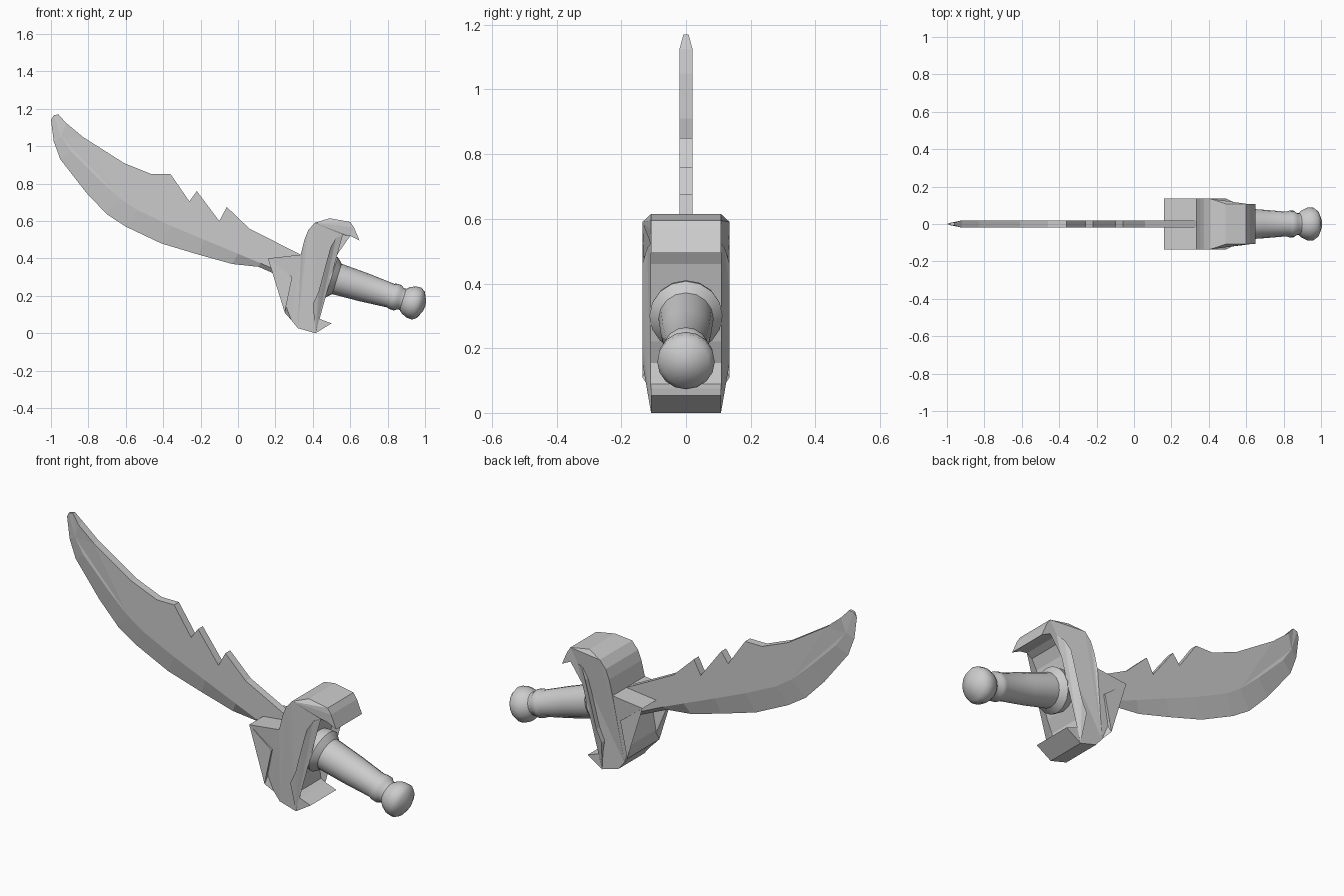
import bpy, bmesh, math
from mathutils import Vector

if "Cube" in bpy.data.objects:
    bpy.data.objects.remove(bpy.data.objects["Cube"])


def finish(bm, name):
    bmesh.ops.triangulate(bm, faces=[f for f in bm.faces if len(f.verts) > 4])
    bmesh.ops.recalc_face_normals(bm, faces=bm.faces)
    me = bpy.data.meshes.new(name)
    bm.to_mesh(me)
    bm.free()
    ob = bpy.data.objects.new(name, me)
    bpy.context.collection.objects.link(ob)
    return ob


def slab(name, outline, edge=()):
    """Mirrored plate from (x, z, half thickness) points. An optional sharp
    edge of (x, z) points runs along the last len(edge) outline points."""
    bm = bmesh.new()
    front = [bm.verts.new((x, -y, z)) for x, z, y in outline]
    back = [bm.verts.new((x, y, z)) for x, z, y in outline]
    bm.faces.new(front)
    bm.faces.new(back[::-1])
    n, k = len(outline), len(edge)
    first = n - k
    for i in range(n):
        j = (i + 1) % n
        if not (k and first <= i < n - 1):
            bm.faces.new((front[i], front[j], back[j], back[i]))
    if k:
        sharp = [bm.verts.new((x, 0, z)) for x, z in edge]
        for side in (front, back):
            for i in range(k - 1):
                bm.faces.new((side[first + i], side[first + i + 1], sharp[i + 1], sharp[i]))
        for i, s in ((first, sharp[0]), (n - 1, sharp[-1])):
            bm.faces.new((front[i], back[i], s))
    return finish(bm, name)


# Blade: notched spine, then the inner line of the cutting bevel
T = 0.02
spine = [(-.96, 1.17, .008), (-.92, 1.125, T), (-.83, 1.05, T), (-.61, .91, T),
         (-.46, .85, T), (-.36, .85, T), (-.26, .705, T), (-.22, .76, T),
         (-.10, .60, T), (-.06, .675, T), (.06, .56, T), (.335, .42, T)]
bevel = [(.285, .30, T), (.12, .375, T), (0, .425, T), (-.18, .50, T), (-.36, .575, T),
         (-.54, .66, T), (-.63, .72, T), (-.74, .82, T), (-.89, .97, .018),
         (-.945, 1.05, .014), (-.985, 1.165, .006)]
edge = [(.27, .285), (.11, .355), (-.03, .37), (-.21, .42), (-.41, .48), (-.60, .57),
        (-.70, .635), (-.81, .75), (-.95, .93), (-.985, 1.025), (-1, 1.14)]
slab("blade", spine + bevel, edge)

# Guard: hooked crosspiece with a spike over the blade, hooks slightly thinner
W, N = 0.135, 0.108
slab("guard", [
    (.16, .40, W), (.335, .42, W), (.355, .50, W), (.375, .55, W), (.41, .59, W),
    (.49, .615, N), (.60, .595, N), (.62, .565, N), (.65, .495, N), (.60, .52, N),
    (.56, .525, N), (.525, .51, .12), (.495, .46, W), (.47, .37, W), (.43, .22, W),
    (.40, .155, W), (.41, .09, N), (.44, .075, N), (.50, .053, N), (.415, 0, N),
    (.32, .027, N), (.285, .07, N), (.25, .11, W), (.257, .165, W), (.29, .30, W)])

# Handle: flange, tapering grip, collar and pommel turned around a tilted axis
origin = Vector((.481, 0, .305))
axis = Vector((.955, 0, -.296)).normalized()
up = Vector((.296, 0, .955)).normalized()
side = axis.cross(up)
profile = [(-.03, .10), (0, .11), (.02, .113), (.035, .10), (.05, .085),
           (.20, .078), (.35, .066), (.365, .071), (.39, .071), (.405, .06),
           (.42, .059), (.435, .073), (.465, .087), (.497, .089), (.52, .073),
           (.54, .03)]
SEG = 16
bm = bmesh.new()
rings = []
for t, r in profile:
    rings.append([bm.verts.new(origin + axis * t + r * (
        up * math.cos(a) + side * math.sin(a)))
        for a in (2 * math.pi * i / SEG for i in range(SEG))])
for a, b in zip(rings, rings[1:]):
    for i in range(SEG):
        j = (i + 1) % SEG
        bm.faces.new((a[i], a[j], b[j], b[i]))
bm.faces.new(rings[0])
tip = bm.verts.new(origin + axis * .545)
for i in range(SEG):
    bm.faces.new((rings[-1][i], rings[-1][(i + 1) % SEG], tip))
handle = finish(bm, "handle")
bpy.context.view_layer.objects.active = handle
handle.select_set(True)
bpy.ops.object.shade_smooth_by_angle(angle=math.radians(40))
